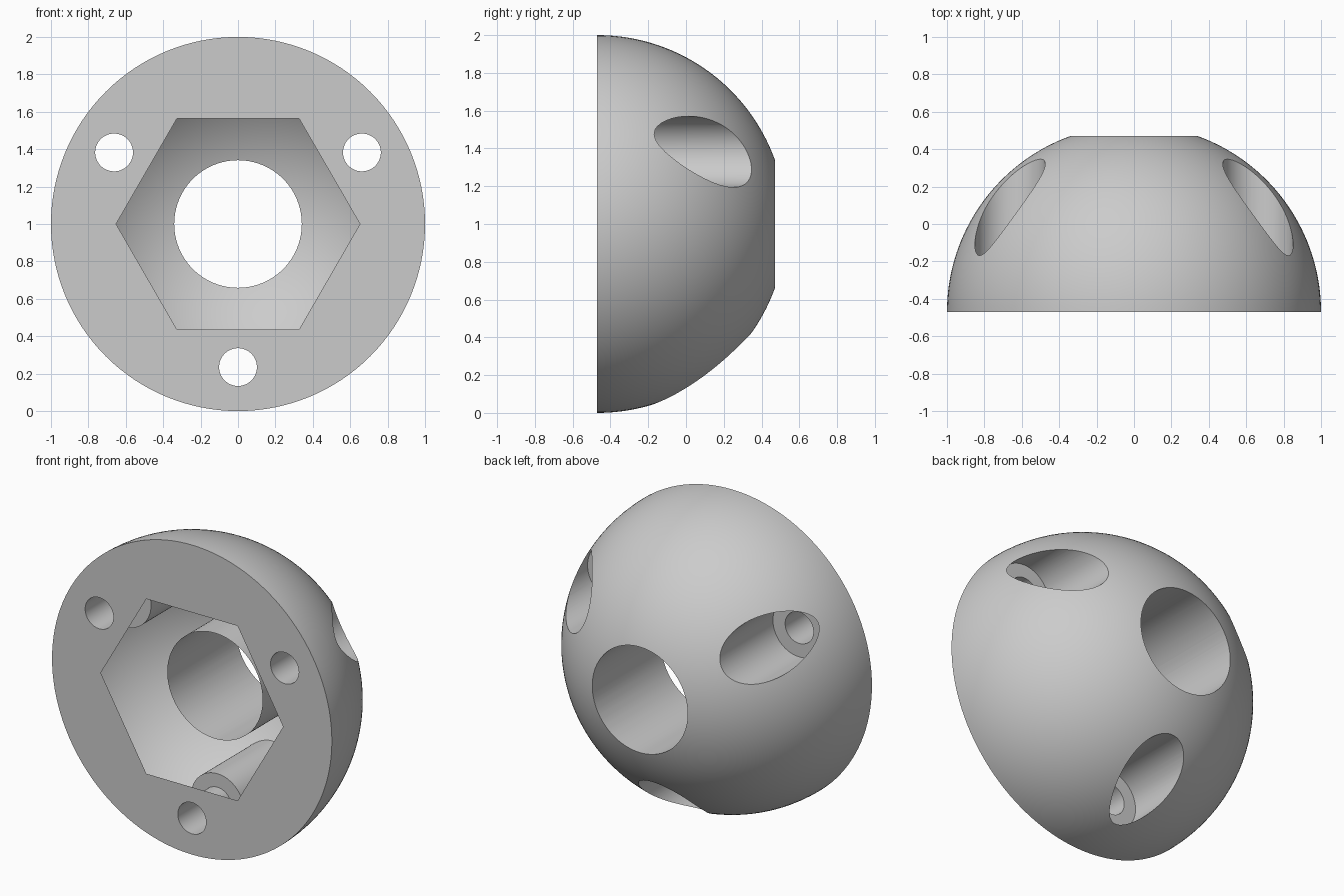
import bpy, bmesh, math
from mathutils import Matrix, Vector

if "Cube" in bpy.data.objects:
    bpy.data.objects.remove(bpy.data.objects["Cube"], do_unlink=True)

BASE_Y = -0.47          # flat mounting face
CENTRE_Z = 1.0
TO_Y = Matrix.Rotation(-math.pi / 2, 4, 'X')   # local z becomes +y

grey = bpy.data.materials.new("plain grey")
grey.use_nodes = True
colour = (0.6, 0.6, 0.6, 1)
grey.diffuse_color = colour
grey.node_tree.nodes["Principled BSDF"].inputs["Base Color"].default_value = colour


def make_object(name, bm):
    bmesh.ops.recalc_face_normals(bm, faces=bm.faces)
    mesh = bpy.data.meshes.new(name)
    bm.to_mesh(mesh)
    bm.free()
    mesh.materials.append(grey)
    obj = bpy.data.objects.new(name, mesh)
    bpy.context.collection.objects.link(obj)
    return obj


def cutter(name, radius, start, end, x=0, z=0, sides=96, twist=0):
    """Prism along y, with start and end measured from the flat face."""
    bm = bmesh.new()
    place = Matrix.Translation((x, BASE_Y + (start + end) / 2, CENTRE_Z + z))
    bmesh.ops.create_cone(bm, cap_ends=True, segments=sides, radius1=radius,
                          radius2=radius, depth=end - start,
                          matrix=place @ TO_Y @ Matrix.Rotation(twist, 4, 'Z'))
    obj = make_object(name, bm)
    obj.hide_render = True
    return obj


# Half sphere with a closed flat face
bm = bmesh.new()
bmesh.ops.create_uvsphere(bm, u_segments=128, v_segments=96, radius=1, matrix=TO_Y)
bmesh.ops.delete(bm, geom=[v for v in bm.verts if v.co.y < -0.001], context='VERTS')
bmesh.ops.holes_fill(bm, edges=[e for e in bm.edges if e.is_boundary], sides=0)
bmesh.ops.translate(bm, verts=bm.verts, vec=Vector((0, BASE_Y, CENTRE_Z)))
dome = make_object("drilled_dome", bm)

# Central bore and hexagonal pocket
cutters = [cutter("bore_cutter", 0.341, -0.5, 1.5),
           cutter("hex_pocket_cutter", 0.652, -0.3, 0.235, sides=6, twist=math.pi / 6)]

# Three screw holes, each with a wide counterbore from the dome side
for degrees in (30, 150, 270):
    a = math.radians(degrees)
    x, z = 0.765 * math.cos(a), 0.765 * math.sin(a)
    cutters.append(cutter("counterbore_cutter", 0.188, 0.26, 1.5, x, z))
    cutters.append(cutter("screw_hole_cutter", 0.101, -0.5, 1.5, x, z))

bpy.ops.object.select_all(action='DESELECT')
bpy.context.view_layer.objects.active = dome
dome.select_set(True)
for tool in cutters:
    mod = dome.modifiers.new("cut", 'BOOLEAN')
    mod.operation = 'DIFFERENCE'
    mod.solver = 'EXACT'
    mod.object = tool
    bpy.ops.object.modifier_apply(modifier=mod.name)
    bpy.data.objects.remove(tool, do_unlink=True)

bpy.ops.object.shade_smooth_by_angle(angle=math.radians(20))
